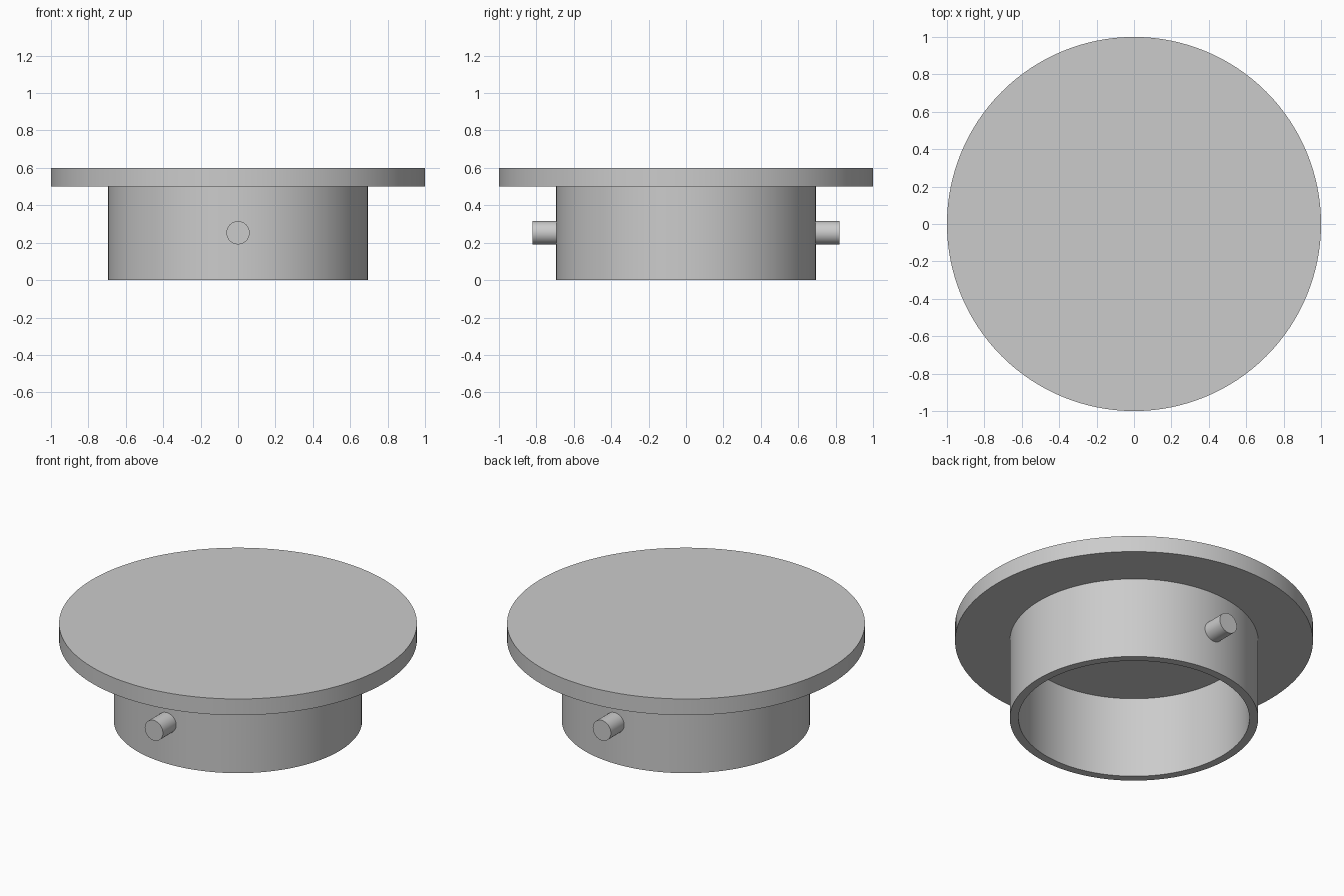
import bpy
import bmesh
import math
from mathutils import Matrix

cube = bpy.data.objects.get("Cube")
if cube:
    bpy.data.objects.remove(cube, do_unlink=True)

grey = bpy.data.materials.new("light_grey")
grey.use_nodes = True
colour = (0.6, 0.6, 0.6, 1)
grey.diffuse_color = colour
grey.node_tree.nodes["Principled BSDF"].inputs["Base Color"].default_value = colour


def finish(name, bm):
    """Turn a bmesh into a shaded object."""
    bmesh.ops.recalc_face_normals(bm, faces=bm.faces)
    mesh = bpy.data.meshes.new(name)
    bm.to_mesh(mesh)
    bm.free()
    mesh.materials.append(grey)
    obj = bpy.data.objects.new(name, mesh)
    bpy.context.collection.objects.link(obj)
    bpy.ops.object.select_all(action='DESELECT')
    obj.select_set(True)
    bpy.context.view_layer.objects.active = obj
    bpy.ops.object.shade_smooth_by_angle(angle=math.radians(30))


def lathe(name, profile, steps=128):
    """Spin a closed (radius, height) profile around z."""
    bm = bmesh.new()
    verts = [bm.verts.new((r, 0, z)) for r, z in profile]
    edges = [bm.edges.new((v, verts[i - 1])) for i, v in enumerate(verts)]
    bmesh.ops.spin(bm, geom=verts + edges, cent=(0, 0, 0), axis=(0, 0, 1),
                   angle=math.tau, steps=steps, use_merge=True)
    bmesh.ops.remove_doubles(bm, verts=bm.verts, dist=1e-5)
    finish(name, bm)


def cylinder(name, radius, depth, matrix, segments):
    bm = bmesh.new()
    bmesh.ops.create_cone(bm, cap_ends=True, segments=segments, radius1=radius,
                          radius2=radius, depth=depth, matrix=matrix)
    finish(name, bm)


# Top disc
cylinder("top_disc", 1.0, 0.1, Matrix.Translation((0, 0, 0.55)), 128)

# Hollow collar, open at the bottom
lathe("collar", [(0.645, 0), (0.694, 0), (0.694, 0.5), (0.645, 0.5)])

# Locating pins, front and back, rooted in the collar wall
inner, outer = 0.67, 0.82
for name, side in (("front_pin", -1), ("back_pin", 1)):
    place = Matrix.Translation((0, side * (inner + outer) / 2, 0.253))
    cylinder(name, 0.062, outer - inner,
             place @ Matrix.Rotation(math.pi / 2, 4, 'X'), 48)
